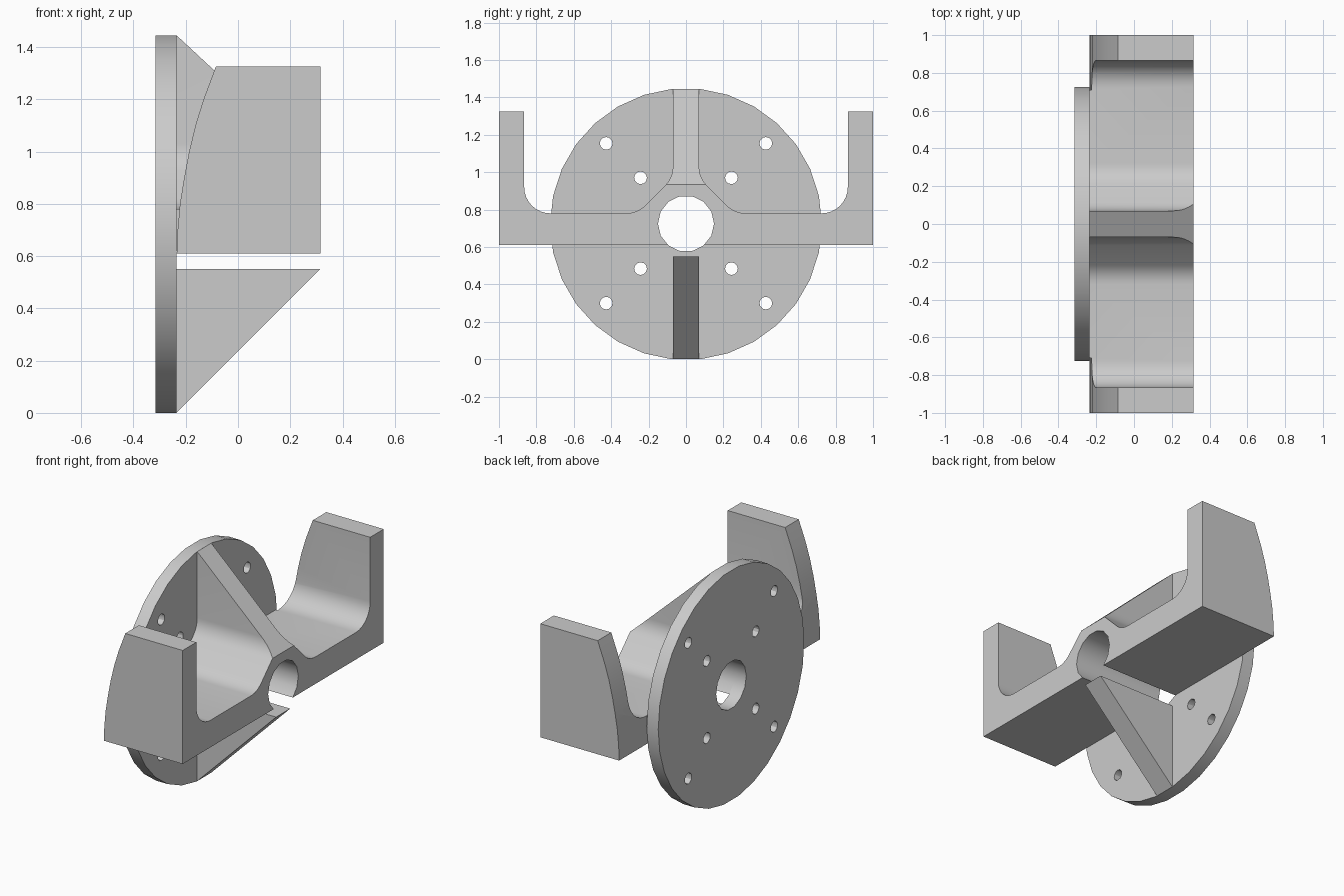
import bpy
import bmesh
import math
from mathutils import Vector

cube = bpy.data.objects.get("Cube")
if cube:
    bpy.data.objects.remove(cube, do_unlink=True)

grey = bpy.data.materials.new("plain grey")
grey.use_nodes = True
grey.diffuse_color = (0.6, 0.6, 0.6, 1)
grey.node_tree.nodes["Principled BSDF"].inputs["Base Color"].default_value = grey.diffuse_color

BACK, MID, FRONT = -0.315, -0.235, 0.315    # flange back, flange face, hub face
AXIS = 0.7225                               # height of the flange axis
RIB = 0.07                                  # half thickness of the ribs


def prism(name, points, direction):
    """Extrude a closed outline of 3D points along a direction."""
    bm = bmesh.new()
    face = bm.faces.new([bm.verts.new(p) for p in points])
    new = bmesh.ops.extrude_face_region(bm, geom=[face])["geom"]
    verts = [v for v in new if isinstance(v, bmesh.types.BMVert)]
    bmesh.ops.translate(bm, verts=verts, vec=direction)
    bmesh.ops.recalc_face_normals(bm, faces=bm.faces)
    mesh = bpy.data.meshes.new(name)
    bm.to_mesh(mesh)
    bm.free()
    mesh.materials.append(grey)
    obj = bpy.data.objects.new(name, mesh)
    bpy.context.collection.objects.link(obj)
    return obj


def along_x(name, yz, x0, x1):
    return prism(name, [(x0, y, z) for y, z in yz], (x1 - x0, 0, 0))


def along_y(name, xz, y0, y1):
    return prism(name, [(x, y0, z) for x, z in xz], (0, y1 - y0, 0))


def circle(y, z, radius, sides):
    angles = [math.tau * i / sides for i in range(sides)]
    return [(y + radius * math.cos(a), z + radius * math.sin(a)) for a in angles]


def fillet(before, corner, after, size, steps=6):
    """Round a corner, touching both sides at the given distance."""
    c = Vector(corner)
    a = c + (Vector(before) - c).normalized() * size
    b = c + (Vector(after) - c).normalized() * size
    half = (a - c).angle(b - c) / 2
    centre = c + (a + b - 2 * c).normalized() * (size / math.cos(half))
    radius = (a - centre).length
    points = []
    for i in range(steps + 1):
        # Blend by angle between the two tangent points
        sweep = math.pi - 2 * half
        t = sweep * i / steps
        arm = (a - centre) * math.sin(sweep - t) + (b - centre) * math.sin(t)
        points.append(tuple(centre + arm.normalized() * radius))
    return points


def cut(obj, cutters):
    """Subtract helper solids and remove them."""
    bpy.context.view_layer.objects.active = obj
    for cutter in cutters:
        cutter.hide_render = True
        mod = obj.modifiers.new("cut", "BOOLEAN")
        mod.operation = "DIFFERENCE"
        mod.solver = "EXACT"
        mod.object = cutter
        bpy.ops.object.modifier_apply(modifier=mod.name)
        bpy.data.objects.remove(cutter, do_unlink=True)


def bore():
    return along_x("bore_cutter", circle(0, 0.725, 0.15, 14), -0.5, 0.5)


# Round flange with centre bore and eight bolt holes on the diagonals
flange = along_x("flange", circle(0, AXIS, 0.7265, 30), BACK, MID)
holes = [along_x("bolt_cutter", circle(sy * d, 0.727 + sz * d, 0.034, 12), -0.5, 0)
         for d in (0.243, 0.427) for sy in (-1, 1) for sz in (-1, 1)]
cut(flange, [bore()] + holes)

# Cradle: two upright arms, a floor and a hub that rises into the upper rib
arm_top, arm_foot = (0.865, 1.325), (0.865, 0.78)
floor_end, rib_foot, rib_top = (0.26, 0.78), (RIB, 0.97), (RIB, 1.5)
half_outline = [(1, 0.61), (1, 1.325), arm_top]
half_outline += fillet(arm_top, arm_foot, floor_end, 0.14, 8)
half_outline += fillet(arm_foot, floor_end, rib_foot, 0.06)
half_outline += fillet(floor_end, rib_foot, rib_top, 0.06)
half_outline += [rib_top]
outline = half_outline + [(-y, z) for y, z in reversed(half_outline)]
cradle = along_x("cradle", outline, MID, FRONT)

# Sloping top of the upper rib
slope = -0.93
line = [(x, 1.445 + slope * (x - MID)) for x in (-0.4, 0.4)]
rib_cutter = along_y("slope_cutter", line + [(0.4, 1.8), (-0.4, 1.8)], -0.4, 0.4)

# Curved rear edges of the arms
curve = [(MID, 0.6), (-0.231, 0.7), (-0.222, 0.8), (-0.206, 0.9), (-0.187, 1.0),
         (-0.163, 1.1), (-0.132, 1.2), (-0.085, 1.325), (-0.057, 1.4)]
arm_cutters = [along_y("arm_cutter", curve + [(-0.5, 1.4), (-0.5, 0.6)], s * 0.71, s * 1.1)
               for s in (-1, 1)]
cut(cradle, [rib_cutter, bore()] + arm_cutters)

# Triangular lower rib
lower_rib = along_y("lower_rib", [(MID, 0), (MID, 0.55), (FRONT, 0.55)], -RIB, RIB)

# Smooth the rounded surfaces and keep the edges crisp
bpy.ops.object.select_all(action="DESELECT")
for part in (flange, cradle, lower_rib):
    part.select_set(True)
bpy.context.view_layer.objects.active = flange
bpy.ops.object.shade_smooth_by_angle(angle=math.radians(30))
